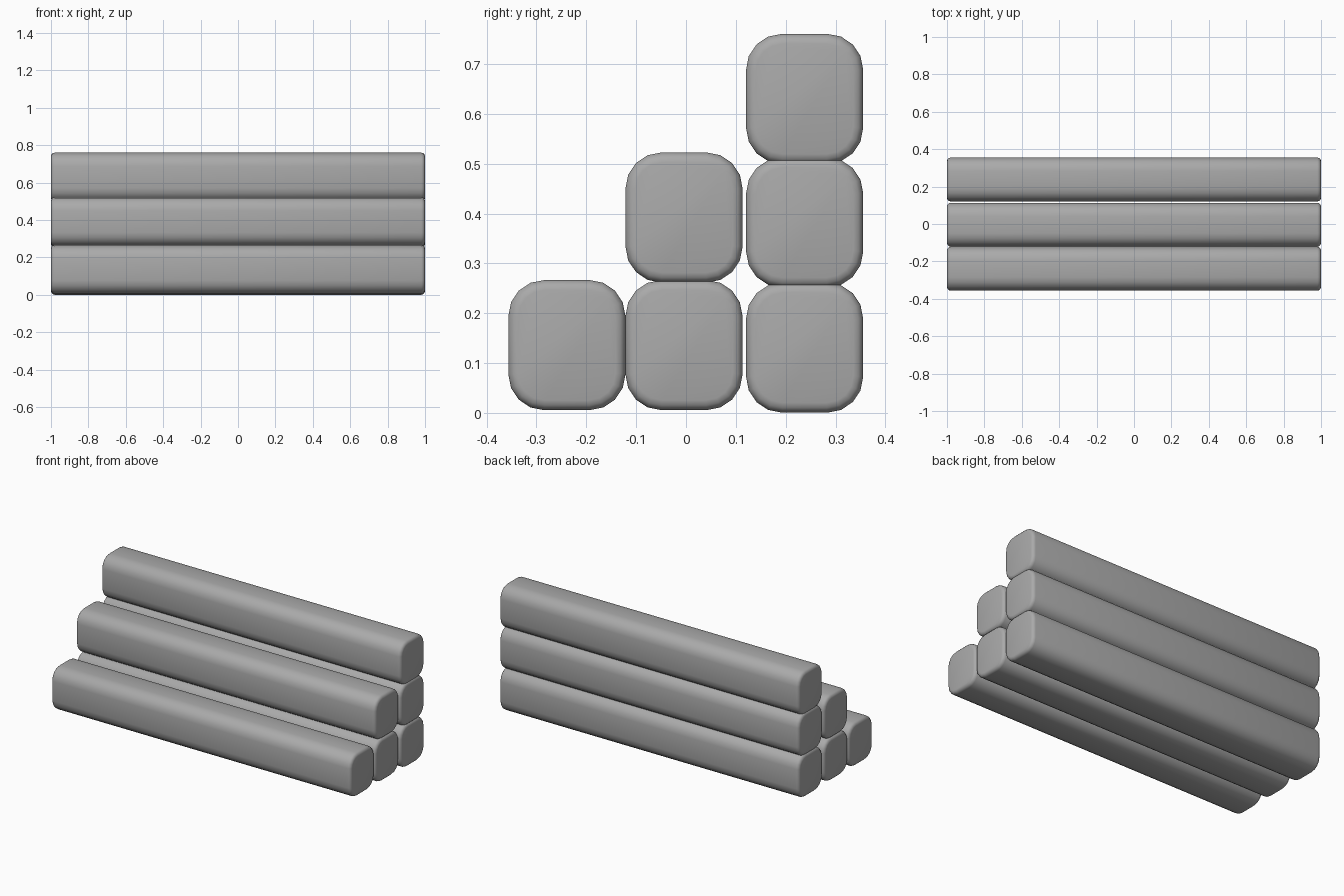
import bpy, bmesh, math

cube = bpy.data.objects.get("Cube")
if cube:
    bpy.data.objects.remove(cube, do_unlink=True)

LENGTH, DEPTH, HEIGHT = 2.0, 0.235, 0.261

grey = bpy.data.materials.new("plain grey")
grey.use_nodes = True
colour = (0.4, 0.4, 0.4, 1)
grey.diffuse_color = colour
grey.node_tree.nodes["Principled BSDF"].inputs["Base Color"].default_value = colour


def beam(name, y, z):
    """Long bar with rounded long edges and softened ends."""
    bm = bmesh.new()
    bmesh.ops.create_cube(bm, size=1)
    bmesh.ops.scale(bm, vec=(LENGTH, DEPTH, HEIGHT), verts=bm.verts)
    # Round the four long edges
    long_edges = [e for e in bm.edges if e.calc_length() > 1]
    bmesh.ops.bevel(bm, geom=long_edges, offset=0.072, segments=4,
                    profile=0.5, affect='EDGES')
    # Soften the rim of both ends
    rims = [e for e in bm.edges if e.calc_length() < 1]
    bmesh.ops.bevel(bm, geom=rims, offset=0.02, segments=3,
                    profile=0.5, affect='EDGES')
    bmesh.ops.recalc_face_normals(bm, faces=bm.faces)
    mesh = bpy.data.meshes.new(name)
    bm.to_mesh(mesh)
    bm.free()
    mesh.materials.append(grey)
    obj = bpy.data.objects.new(name, mesh)
    obj.location = (0, y, z)
    bpy.context.collection.objects.link(obj)
    bpy.context.view_layer.objects.active = obj
    obj.select_set(True)
    bpy.ops.object.shade_smooth_by_angle(angle=math.radians(40))
    obj.select_set(False)


# Stepped stack: one, two and three beams from front to back
bpy.ops.object.select_all(action='DESELECT')
stack = {
    "front": (-0.239, [0.136]),
    "middle": (-0.004, [0.136, 0.392]),
    "back": (0.238, [0.131, 0.382, 0.630]),
}
for row, (y, heights) in stack.items():
    for level, z in zip(("bottom", "second", "top"), heights):
        beam(f"{row}_{level}_beam", y, z)
